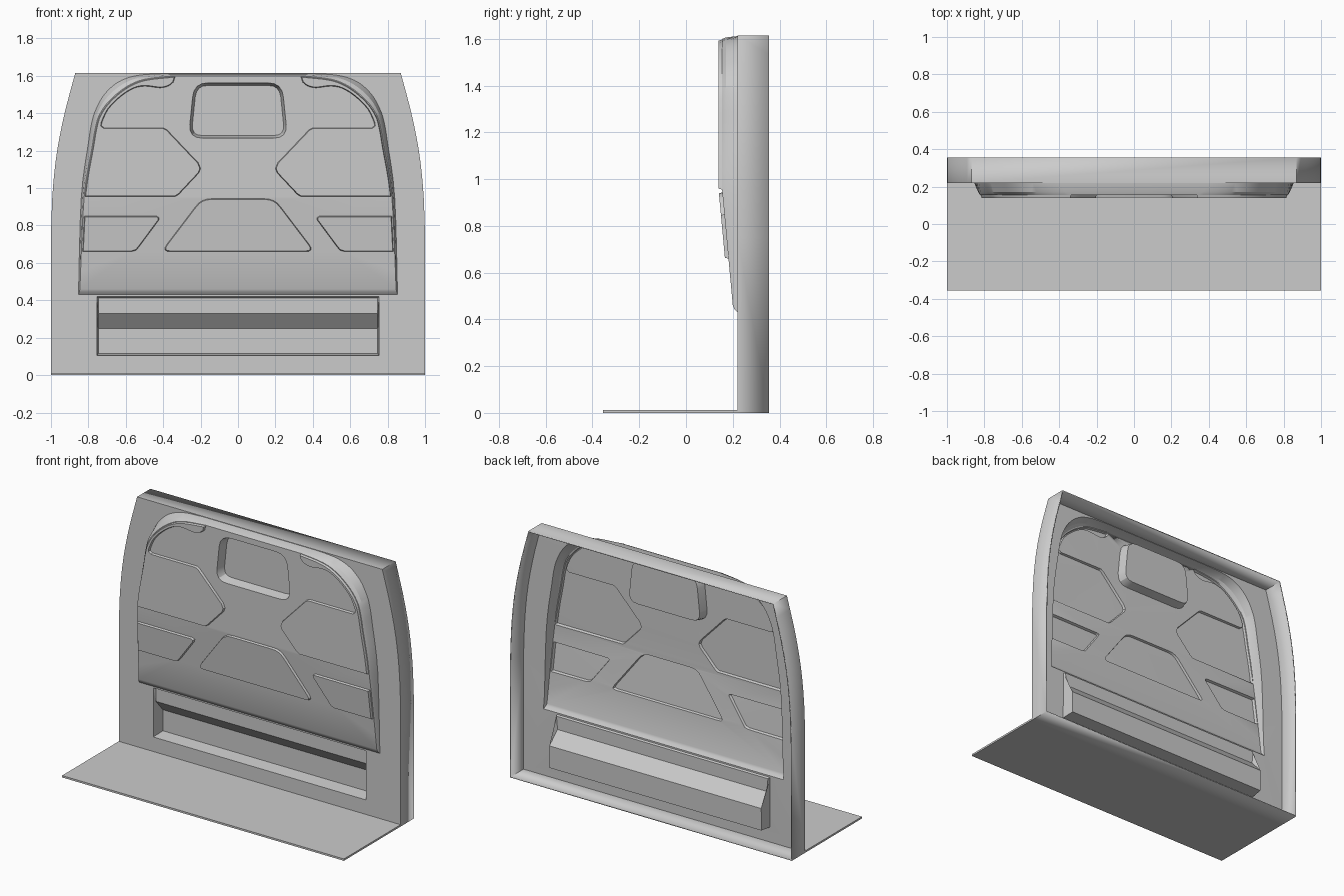
import bpy, bmesh, math
from mathutils import Vector
from mathutils.geometry import delaunay_2d_cdt

if "Cube" in bpy.data.objects:
    bpy.data.objects.remove(bpy.data.objects["Cube"])

FRONT, BACK = 0.22, 0.355
CREASE = 0.948


def bulge_y(z):
    return 0.155 + max(0.0, CREASE - z) * 0.0926


def raised_y(z):
    return bulge_y(z) - 0.015


def flat(y):
    return lambda z: y


def curve(ctrl, n=4):
    """Smooth curve through the control points."""
    c = [Vector(p) for p in [ctrl[0]] + ctrl + [ctrl[-1]]]
    out = []
    for i in range(1, len(c) - 2):
        a, b, d, e = c[i - 1:i + 3]
        for k in range(n):
            t = k / n
            out.append(0.5 * (2 * b + (d - a) * t + (2 * a - 5 * b + 4 * d - e) * t * t
                              + (3 * b - a - 3 * d + e) * t ** 3))
    return out + [c[-1]]


def mirrored(poly):
    return [Vector((-p[0], p[1])) for p in reversed(poly)]


def symmetric(half):
    return [Vector(p) for p in half] + mirrored(half)


def rounded(poly, r, n=4):
    """Round the corners of a closed polygon."""
    out = []
    for i, p in enumerate(poly):
        p, a, b = Vector(p), Vector(poly[i - 1]), Vector(poly[(i + 1) % len(poly)])
        s = p + (a - p).normalized() * min(r, (a - p).length * 0.4)
        e = p + (b - p).normalized() * min(r, (b - p).length * 0.4)
        for k in range(n + 1):
            t = k / n
            out.append(s * (1 - t) ** 2 + p * 2 * t * (1 - t) + e * t * t)
    return out


def inset(poly, d):
    """Offset a counter-clockwise polygon inwards."""
    out = []
    for i, p in enumerate(poly):
        u = (p - poly[i - 1]).normalized()
        v = (poly[(i + 1) % len(poly)] - p).normalized()
        m = Vector((-u.y - v.y, u.x + v.x)).normalized()
        out.append(p + m * d / max(0.5, m.dot(Vector((-u.y, u.x)))))
    return out


pts, edges, depth = [], [], []


def add_line(poly, y, closed=True):
    start, n = len(pts), len(poly)
    for p in poly:
        pts.append(Vector(p))
        depth.append(y(p[1]))
    edges.extend((start + i, start + (i + 1) % n) for i in range(n if closed else n - 1))


def add_panel(poly, y, wall):
    add_line(poly, bulge_y)
    add_line(inset(poly, wall), y)


# Outer outline of the wall
add_line(symmetric([(1, 0)] + curve([(1, 0.75), (0.993, 0.95), (0.978, 1.12),
                                     (0.955, 1.27), (0.92, 1.43), (0.87, 1.615)], 2)),
         flat(FRONT))

# Bulge: foot, rounded shoulder and face edge
foot = curve([(.853, .43), (.838, CREASE), (.80, 1.24), (.782, 1.35), (.76, 1.42),
              (.715, 1.5), (.64, 1.567), (.54, 1.602), (.40, 1.612)])
rim = curve([(.845, .46), (.823, CREASE), (.78, 1.22), (.763, 1.32), (.742, 1.39),
             (.69, 1.465), (.60, 1.54), (.50, 1.582), (.34, 1.60)])
shoulder = [r.lerp(f, 0.5) for r, f in zip(rim, foot)]
add_line(symmetric(foot), flat(FRONT))
add_line(symmetric(shoulder), lambda z: bulge_y(z) + 0.25 * (FRONT - bulge_y(z)))
add_line(symmetric(rim), bulge_y)
add_line([(-.823, CREASE), (.823, CREASE)], bulge_y, False)

# Raised side panels with the curved upper arm
arm = [Vector((.819, .955))] + [p - Vector((.004, .003)) for p in rim if p.y > 0.97]
arc = curve([(.345, 1.567), (.37, 1.547), (.417, 1.536), (.497, 1.545), (.56, 1.532),
             (.63, 1.487), (.695, 1.42), (.728, 1.35)], 3)
waist = [Vector(p) for p in [(.73, 1.333), (.715, 1.322), (.40, 1.322), (.38, 1.312),
                             (.212, 1.135), (.2, 1.105), (.21, 1.08), (.315, .968), (.335, .955)]]
side_panel = arm + arc + waist

# Raised lower corner panels
low_panel = [Vector(p) for p in [(.831, .66), (.822, .85), (.435, .85), (.422, .842), (.424, .828),
                                 (.53, .685), (.545, .668), (.57, .66)]]
for panel in (side_panel, low_panel):
    add_panel(panel, raised_y, 0.004)
    add_panel(mirrored(panel), raised_y, 0.004)

# Raised centre trapezoid
add_panel(rounded([(-.41, .66), (.41, .66), (.195, .943), (-.195, .943)], 0.05), raised_y, 0.004)

# Sunken window pocket
add_panel(rounded([(-.265, 1.267), (.265, 1.267), (.235, 1.563), (-.235, 1.563)], 0.075),
          flat(0.212), 0.014)


# Lower slot with sloped ceiling
def slot_y(z):
    return 0.235 if z > 0.29 else 0.305


add_line(symmetric([(.755, .105), (.755, .42)]), flat(FRONT))
add_line(symmetric([(.747, .115), (.747, .25), (.747, .33), (.747, .413)]), slot_y)
for z in (0.25, 0.33):
    add_line([(-.747, z), (.747, z)], slot_y, False)

# Pressed sheet surface from all the loops
verts, _, tris, source, _, _ = delaunay_2d_cdt(pts, edges, [], 1, 1e-5)
bm = bmesh.new()
bv = [bm.verts.new((v.x, depth[s[0]] if s else FRONT, v.y)) for v, s in zip(verts, source)]
for t in tris:
    bm.faces.new([bv[i] for i in t])

# Flange folded towards the back
border = [e for e in bm.edges if e.is_boundary]
ext = bmesh.ops.extrude_edge_only(bm, edges=border)
for g in ext["geom"]:
    if isinstance(g, bmesh.types.BMVert):
        g.co.y = BACK
bmesh.ops.recalc_face_normals(bm, faces=bm.faces[:])
bm.normal_update()
if sum(f.normal.y * f.calc_area() for f in bm.faces) > 0:
    bmesh.ops.reverse_faces(bm, faces=bm.faces[:])
mesh = bpy.data.meshes.new("partition_wall")
bm.to_mesh(mesh)
bm.free()
wall = bpy.data.objects.new("partition_wall", mesh)
bpy.context.collection.objects.link(wall)
bpy.context.view_layer.objects.active = wall
wall.select_set(True)
bpy.ops.object.shade_smooth_by_angle(angle=math.radians(25))
sheet = wall.modifiers.new("sheet", "SOLIDIFY")
sheet.thickness = 0.008
sheet.offset = -1

# Floor plate
bpy.ops.mesh.primitive_cube_add(size=1, location=(0, (FRONT - BACK) / 2, 0.006))
floor = bpy.context.object
floor.name = "floor_plate"
floor.scale = (2, FRONT + BACK, 0.012)
